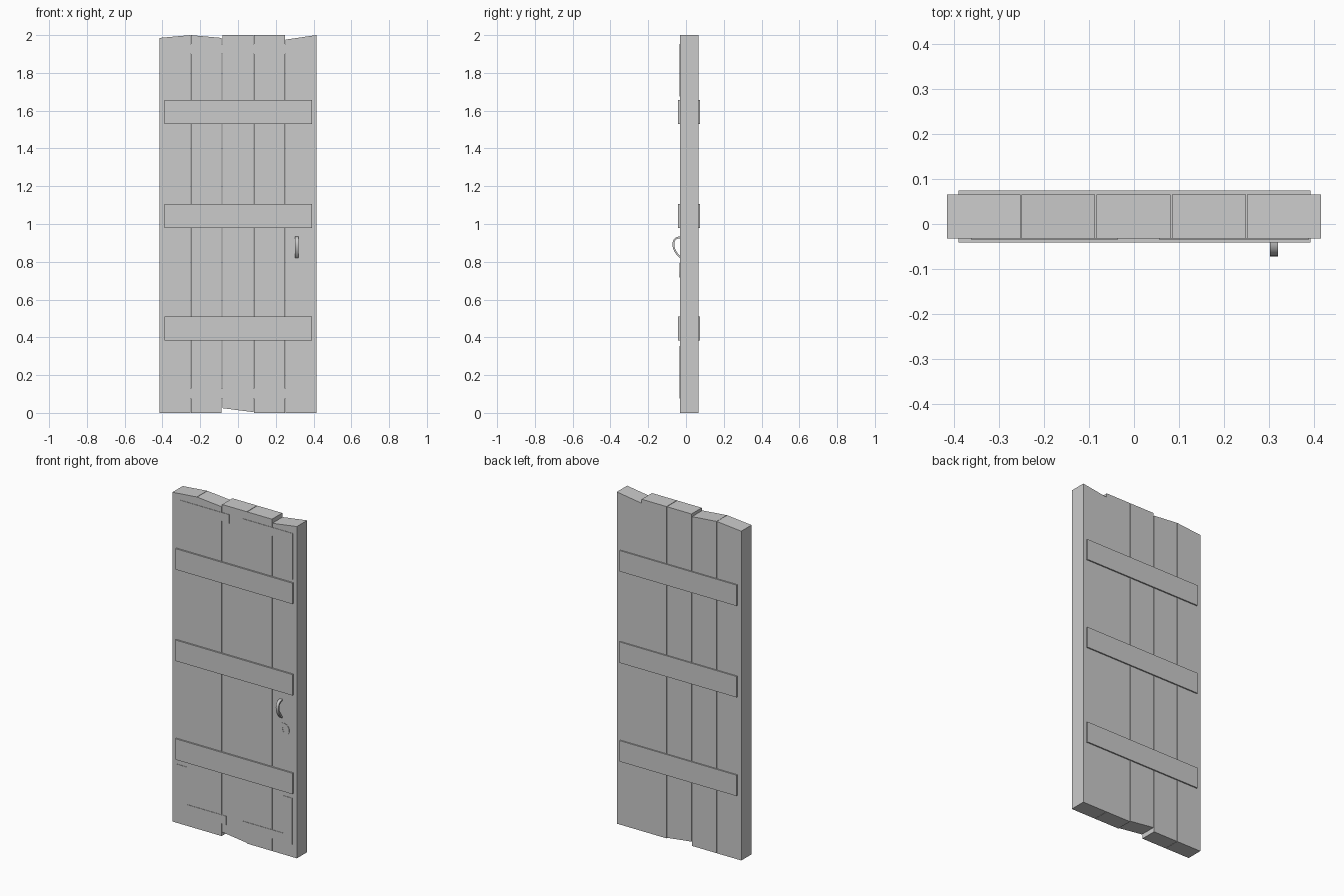
import bpy, bmesh, math
from mathutils import Vector
from mathutils.geometry import interpolate_bezier

if "Cube" in bpy.data.objects:
    bpy.data.objects.remove(bpy.data.objects["Cube"])

FRONT, BACK = -0.032, 0.066


def finish(name, bm):
    bmesh.ops.recalc_face_normals(bm, faces=bm.faces)
    mesh = bpy.data.meshes.new(name)
    bm.to_mesh(mesh)
    bm.free()
    ob = bpy.data.objects.new(name, mesh)
    bpy.context.collection.objects.link(ob)
    return ob


def prism(name, outline, y0, y1):
    """Extrude an x/z outline from y0 to y1."""
    bm = bmesh.new()
    face = bm.faces.new([bm.verts.new((x, y0, z)) for x, z in outline])
    ext = bmesh.ops.extrude_face_region(bm, geom=[face])
    verts = [v for v in ext["geom"] if isinstance(v, bmesh.types.BMVert)]
    bmesh.ops.translate(bm, verts=verts, vec=(0, y1 - y0, 0))
    return finish(name, bm)


# Planks: x left, x right, bottom left/right, top left/right
planks = [
    (-0.415, -0.252, 0, 0, 1.985, 2.0),
    (-0.250, -0.087, 0, 0, 2.0, 1.985),
    (-0.083, 0.081, 0.025, 0.004, 2.0, 2.0),
    (0.084, 0.249, 0, 0, 2.0, 2.0),
    (0.251, 0.415, 0, 0, 1.976, 2.0),
]
for i, (xl, xr, bl, br, tl, tr) in enumerate(planks):
    prism(f"plank_{i + 1}", [(xl, bl), (xr, br), (xr, tr), (xl, tl)], FRONT, BACK)

# Cross battens, showing on both faces
for i, z in enumerate((0.447, 1.042, 1.593)):
    prism(f"batten_{i + 1}", [(-0.389, z - 0.063), (0.392, z - 0.063),
                              (0.392, z + 0.063), (-0.389, z + 0.063)], -0.0415, 0.0738)

# Thin L-shaped corner plates: outer corner, end of long arm, end of upright arm
corners = {
    "top_left": (-0.362, 1.952, -0.035, 1.674),
    "top_right": (0.388, 1.952, 0.055, 1.674),
    "bottom_left": (-0.382, 0.077, -0.055, 0.355),
    "bottom_right": (0.385, 0.077, 0.052, 0.355),
}
for name, (x, z, xe, ze) in corners.items():
    xi = x + math.copysign(0.062, xe - x)
    zi = z + math.copysign(0.052, ze - z)
    prism(f"corner_plate_{name}",
          [(x, z), (xe, z), (xe, zi), (xi, zi), (xi, ze), (x, ze)], -0.0345, FRONT)

# Round lock plate with a keyhole
bm = bmesh.new()
n = 24
rings = []
for y in (FRONT, -0.0345):
    outer, inner = [], []
    for k in range(n):
        a = 2 * math.pi * k / n
        c, s = math.cos(a), math.sin(a)
        outer.append(bm.verts.new((0.328 + 0.038 * c, y, 0.755 + 0.038 * s)))
        drop = 2.2 if s < -0.8 else 1.0
        inner.append(bm.verts.new((0.328 + 0.008 * c, y, 0.758 + 0.008 * s * drop)))
    rings.append((outer, inner))
(ob_, ib), (of, inf) = rings
for k in range(n):
    j = (k + 1) % n
    for p, q in ((ob_, of), (of, inf), (inf, ib), (ib, ob_)):
        bm.faces.new((p[k], p[j], q[j], q[k]))
finish("lock_plate", bm)

# Bowed strap handle: flat bar swept along a curve in the y/z plane
pts = [p.to_2d() for p in interpolate_bezier(
    Vector((-0.028, 0.928, 0)), Vector((-0.080, 0.935, 0)),
    Vector((-0.080, 0.862, 0)), Vector((-0.028, 0.822, 0)), 17)]
bm = bmesh.new()
loops = []
for i, p in enumerate(pts):
    t = (pts[min(i + 1, 16)] - pts[max(i - 1, 0)]).normalized()
    nrm = Vector((-t.y, t.x)) * 0.0048
    loops.append([bm.verts.new((x, *(p + nrm * s)))
                  for x, s in ((0.302, 1), (0.32, 1), (0.32, -1), (0.302, -1))])
for a, b in zip(loops, loops[1:]):
    for k in range(4):
        j = (k + 1) % 4
        bm.faces.new((a[k], a[j], b[j], b[k]))
bm.faces.new(loops[0])
bm.faces.new(loops[-1])
handle = finish("handle", bm)
bpy.context.view_layer.objects.active = handle
handle.select_set(True)
bpy.ops.object.shade_smooth_by_angle(angle=math.radians(35))
